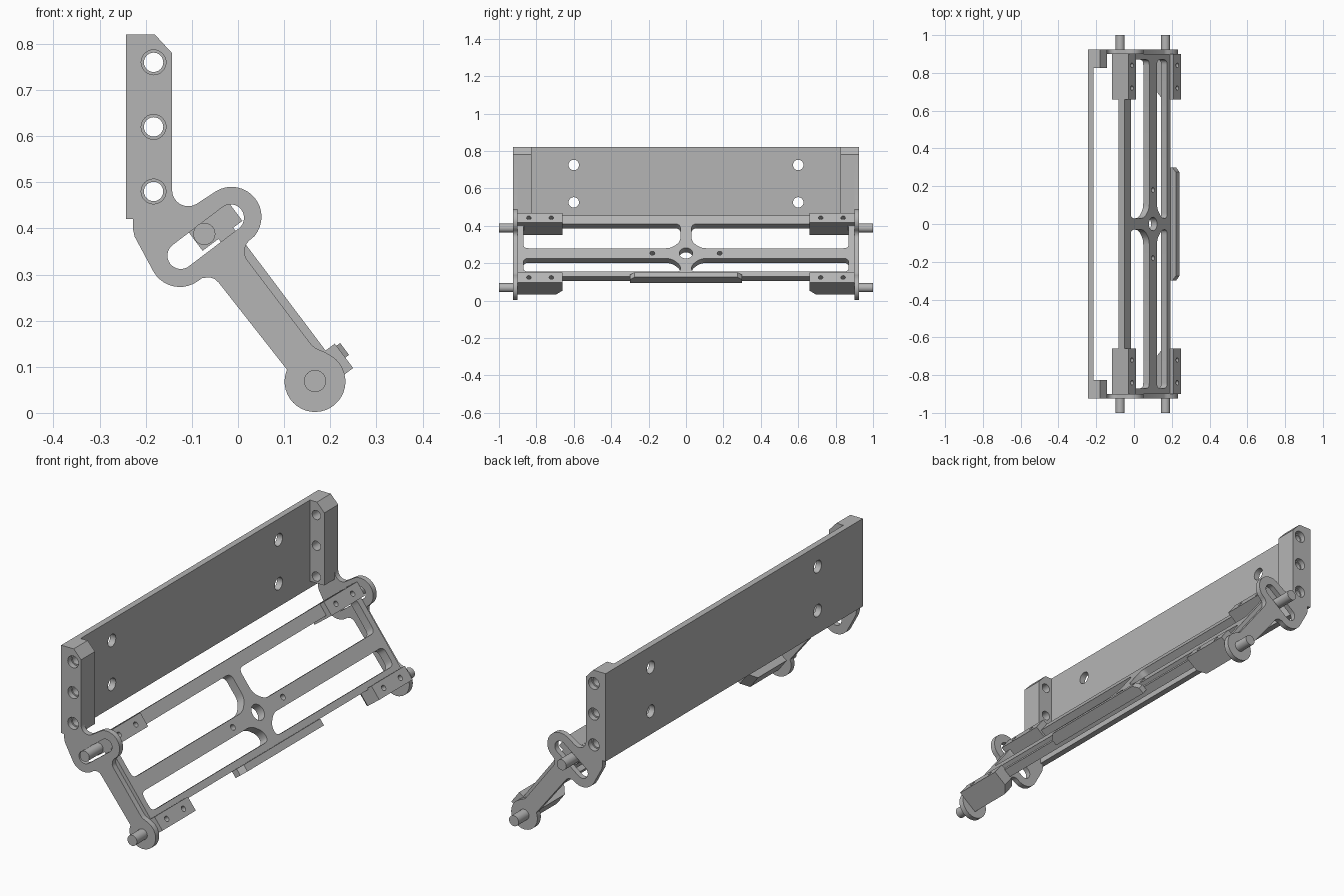
import bpy, math
from mathutils import Vector, Matrix

if "Cube" in bpy.data.objects:
    bpy.data.objects.remove(bpy.data.objects["Cube"], do_unlink=True)

grey = bpy.data.materials.new("machined grey")
grey.use_nodes = True
COLOUR = (0.46, 0.46, 0.46, 1)
grey.diffuse_color = COLOUR
grey.node_tree.nodes["Principled BSDF"].inputs["Base Color"].default_value = COLOUR

# Axes: Y runs along the assembly, D down the tilted frame, N out of its face
X, Y, Z = Vector((1, 0, 0)), Vector((0, 1, 0)), Vector((0, 0, 1))
SLOT_PIN, PIVOT = Vector((-0.073, 0, 0.388)), Vector((0.167, 0, 0.069))
D = (PIVOT - SLOT_PIN).normalized()
N = Y.cross(D) * -1
SPAN = (PIVOT - SLOT_PIN).length


def arc(cx, cy, r, start, end, steps=16):
    angles = [math.radians(start + (end - start) * i / steps) for i in range(steps + 1)]
    return [(cx + r * math.cos(a), cy + r * math.sin(a)) for a in angles]


def circle(cx, cy, r):
    return arc(cx, cy, r, 0, 345, 23)


def rect(a0, b0, a1, b1):
    return [(a0, b0), (a1, b0), (a1, b1), (a0, b1)]


def rounded(pts, r, steps=5):
    """Soften every corner of a polygon."""
    out = []
    for i, p in enumerate(pts):
        p = Vector(p)
        a, b = Vector(pts[i - 1]), Vector(pts[(i + 1) % len(pts)])
        s = p + (a - p).normalized() * min(r, (a - p).length * 0.45)
        e = p + (b - p).normalized() * min(r, (b - p).length * 0.45)
        for k in range(steps + 1):
            t = k / steps
            out.append(tuple(s * (1 - t) ** 2 + p * (2 * t * (1 - t)) + e * t * t))
    return out


def slab(name, loops, origin, ax, ay, low, high):
    """Extrude an outline with holes (first loop is the outside) between two depths."""
    curve = bpy.data.curves.new(name, "CURVE")
    curve.dimensions = "2D"
    curve.fill_mode = "BOTH"
    curve.extrude = (high - low) / 2
    for pts in loops:
        spline = curve.splines.new("POLY")
        spline.points.add(len(pts) - 1)
        for point, (a, b) in zip(spline.points, pts):
            point.co = (a, b, 0, 1)
        spline.use_cyclic_u = True
    obj = bpy.data.objects.new(name, curve)
    bpy.context.collection.objects.link(obj)
    az = ax.cross(ay)
    basis = Matrix((ax, ay, az)).transposed().to_4x4()
    obj.matrix_world = Matrix.Translation(origin + az * (low + high) / 2) @ basis
    bpy.ops.object.select_all(action="DESELECT")
    obj.select_set(True)
    bpy.context.view_layer.objects.active = obj
    bpy.ops.object.convert(target="MESH")
    obj = bpy.context.object
    bpy.ops.object.mode_set(mode="EDIT")
    bpy.ops.mesh.select_all(action="SELECT")
    bpy.ops.mesh.remove_doubles(threshold=0.0002)
    bpy.ops.mesh.normals_make_consistent(inside=False)
    bpy.ops.object.mode_set(mode="OBJECT")
    bpy.ops.object.shade_smooth_by_angle(angle=math.radians(30))
    obj.data.materials.clear()
    obj.data.materials.append(grey)
    return obj


O = Vector((0, 0, 0))

# Back wall with four mounting holes
wall_holes = [circle(y, z, 0.028) for y in (-0.6, 0.6) for z in (0.525, 0.725)]
slab("back_wall", [rect(-0.9, 0.42, 0.9, 0.82)] + wall_holes, O, Y, Z, -0.243, -0.215)

# Side plate outline: upright, slotted lobe, arm and pivot eye
upright = [(-0.243, 0.42), (-0.243, 0.82), (-0.18, 0.82), (-0.143, 0.78)]
outline = (upright
           + arc(-0.108, 0.483, 0.035, 180, 300, 8)
           + arc(-0.014, 0.425, 0.065, 120, -40)
           + arc(0.046, 0.350, 0.032, 130, 215, 6)
           + [(0.159, 0.148), (0.167, 0.141), (0.178, 0.136), (0.19, 0.131)]
           + arc(0.167, 0.068, 0.066, 65, -203, 28)
           + [(-0.042, 0.2825), (-0.05, 0.290), (-0.062, 0.294), (-0.078, 0.292)]
           + arc(-0.126, 0.339, 0.066, -55, -150, 10)
           + [(-0.224, 0.382), (-0.228, 0.4), (-0.228, 0.42)])
slot = arc(-0.016, 0.423, 0.029, 127, -53) + arc(-0.124, 0.341, 0.029, -53, -233)
block_heights = (0.48, 0.62, 0.76)
end_block = [(-0.215, 0.45), (-0.143, 0.45), (-0.143, 0.78), (-0.18, 0.82), (-0.215, 0.82)]

for side, sign in (("left", 1), ("right", -1)):
    # depth runs along -y in this plane
    def span(a, b):
        return sorted((-sign * a, -sign * b))

    counterbores = [circle(-0.183, z, 0.027) for z in block_heights]
    slab("side_plate_" + side, [outline, slot] + counterbores, O, X, Z, *span(0.9, 0.925))
    bores = [circle(-0.183, z, 0.021) for z in block_heights]
    slab("end_block_" + side, [[(-0.243, 0.45)] + end_block[1:4] + [(-0.243, 0.82)]] + bores,
         O, X, Z, *span(0.825, 0.9))
    for name, centre in (("slot_pin_", SLOT_PIN), ("pivot_pin_", PIVOT)):
        slab(name + side, [circle(0, 0, 0.024)], centre, X, Z, *span(0.85, 1.0))

    # Pin carriers at the top and bottom of the frame
    for level, mid in (("upper", -0.006), ("lower", SPAN - 0.006)):
        cut = 0.035 if level == "lower" else 0.001
        body = [(0.66, 0.06), (0.9, 0.06), (0.9, -0.025), (0.66 + cut, -0.025), (0.66, cut - 0.025)]
        slab(f"{level}_carrier_{side}", [[(sign * a, b) for a, b in body]],
             SLOT_PIN, Y, N, mid - 0.033, mid + 0.033)
        screws = [circle(-sign * y, mid, 0.012) for y in (0.72, 0.84)]
        face = rect(-sign * 0.66, mid - 0.033, -sign * 0.9, mid + 0.033)
        slab(f"{level}_carrier_face_{side}", [face] + screws, SLOT_PIN, -Y, D, 0.06, 0.083)

# Tilted frame with four openings, a hub hole and two small holes
upper_open = [(0.03, 0.016), (0.87, 0.016), (0.87, 0.179), (0.08, 0.179), (0.03, 0.135)]
lower_open = [(0.03, 0.336), (0.87, 0.336), (0.87, 0.247), (0.08, 0.247), (0.03, 0.29)]
loops = [rect(-0.9, -0.04, 0.9, 0.367), circle(0, 0.212, 0.036)]
for sign in (1, -1):
    loops.append(circle(sign * 0.18, 0.212, 0.013))
    for opening in (upper_open, lower_open):
        loops.append(rounded([(sign * a, b) for a, b in opening], 0.028))
slab("tilted_frame", loops, SLOT_PIN, -Y, D, 0.018, 0.058)

# Central lip along the lower edge of the frame
lip = [(-0.3, 0.04), (0.3, 0.04), (0.3, 0.07), (0.275, 0.093), (-0.275, 0.093), (-0.3, 0.07)]
slab("front_lip", [lip], SLOT_PIN, Y, N, 0.366, 0.398)
